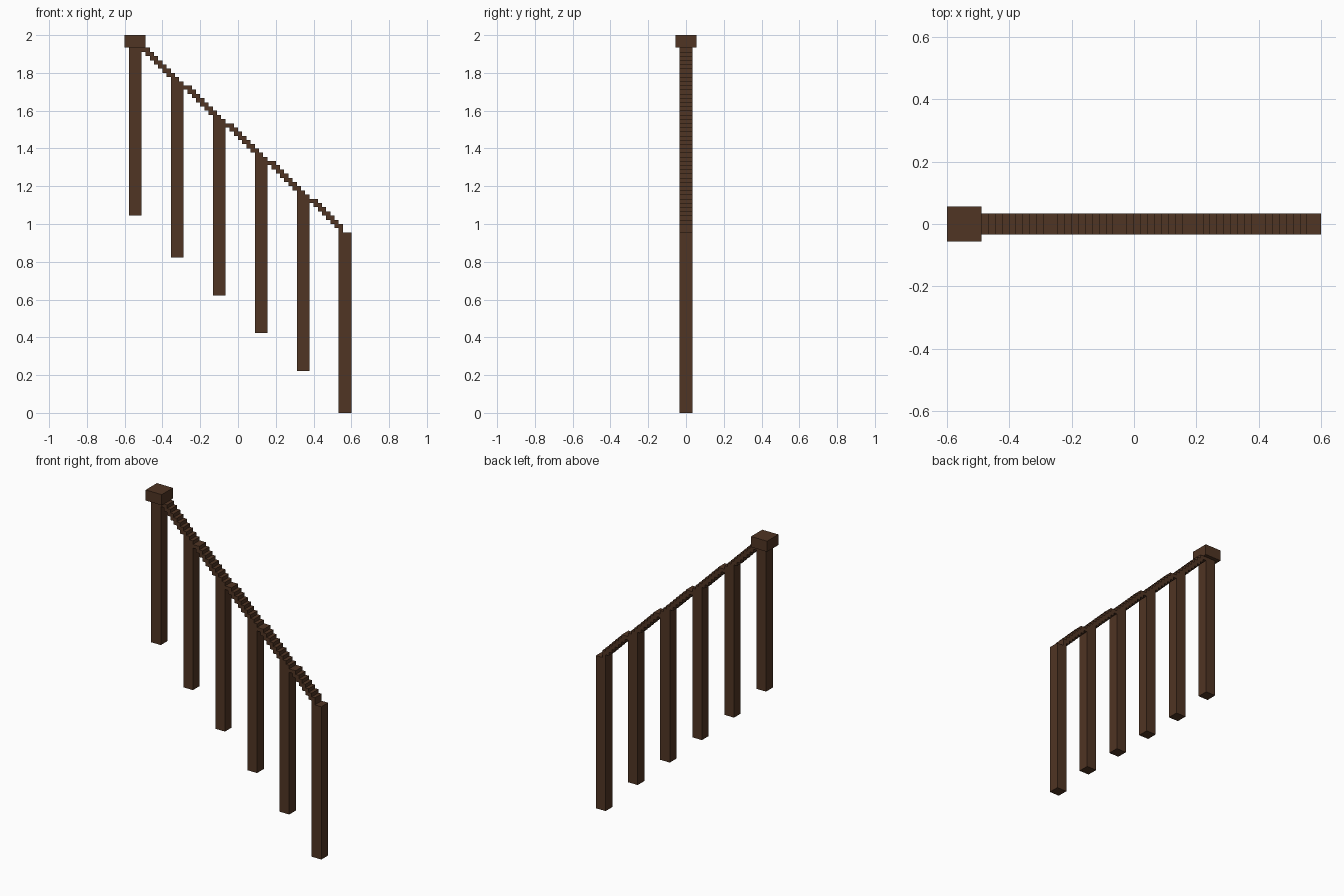
import bpy, bmesh

if "Cube" in bpy.data.objects:
    bpy.data.objects.remove(bpy.data.objects["Cube"])

U = 2 / 90          # grid unit: the railing is 54 units wide and 90 high

wood = bpy.data.materials.new("dark_brown_wood")
wood.diffuse_color = (0.08, 0.035, 0.017, 1)
wood.use_nodes = True
wood.node_tree.nodes["Principled BSDF"].inputs["Base Color"].default_value = wood.diffuse_color


def extrude_profile(name, pts, half):
    """Extrude an x/z outline (grid units) to +-half units in y."""
    bm = bmesh.new()
    face = bm.faces.new([bm.verts.new((x * U - 0.6, -half * U, z * U)) for x, z in pts])
    out = bmesh.ops.extrude_face_region(bm, geom=[face])
    verts = [v for v in out["geom"] if isinstance(v, bmesh.types.BMVert)]
    bmesh.ops.translate(bm, verts=verts, vec=(0, 2 * half * U, 0))
    bmesh.ops.recalc_face_normals(bm, faces=bm.faces)
    mesh = bpy.data.meshes.new(name)
    bm.to_mesh(mesh)
    bm.free()
    mesh.materials.append(wood)
    bpy.context.collection.objects.link(bpy.data.objects.new(name, mesh))


def box(name, x0, x1, z0, z1, half):
    extrude_profile(name, [(x0, z0), (x1, z0), (x1, z1), (x0, z1)], half)


# Descending posts
bottoms = [47, 37, 28, 19, 10, 0]
tops = [87, 79, 70, 61, 52, 43]
for i, (b, t) in enumerate(zip(bottoms, tops)):
    box(f"post_{i + 1}", 1 + 10 * i, 4 + 10 * i, b, t, 1.5)

# Cap on the highest post
box("post_cap", 0, 5, 87, 90, 2.5)

# Stepped handrail, one bay between each pair of posts
for k in range(5):
    x0, t0 = 4 + 10 * k, 87 - 9 * k
    upper, lower = [], []
    for j in range(9 if k < 4 else 8):
        top = t0 - max(j - 1, 0)
        bottom = t0 - min(j + 1, 8)      # rests on the next post's top
        upper += [(x0 + j, top), (x0 + j + 1, top)]
        lower += [(x0 + j, bottom), (x0 + j + 1, bottom)]
    outline = list(dict.fromkeys(upper + lower[::-1]))
    extrude_profile(f"handrail_{k + 1}", outline, 1.5)
